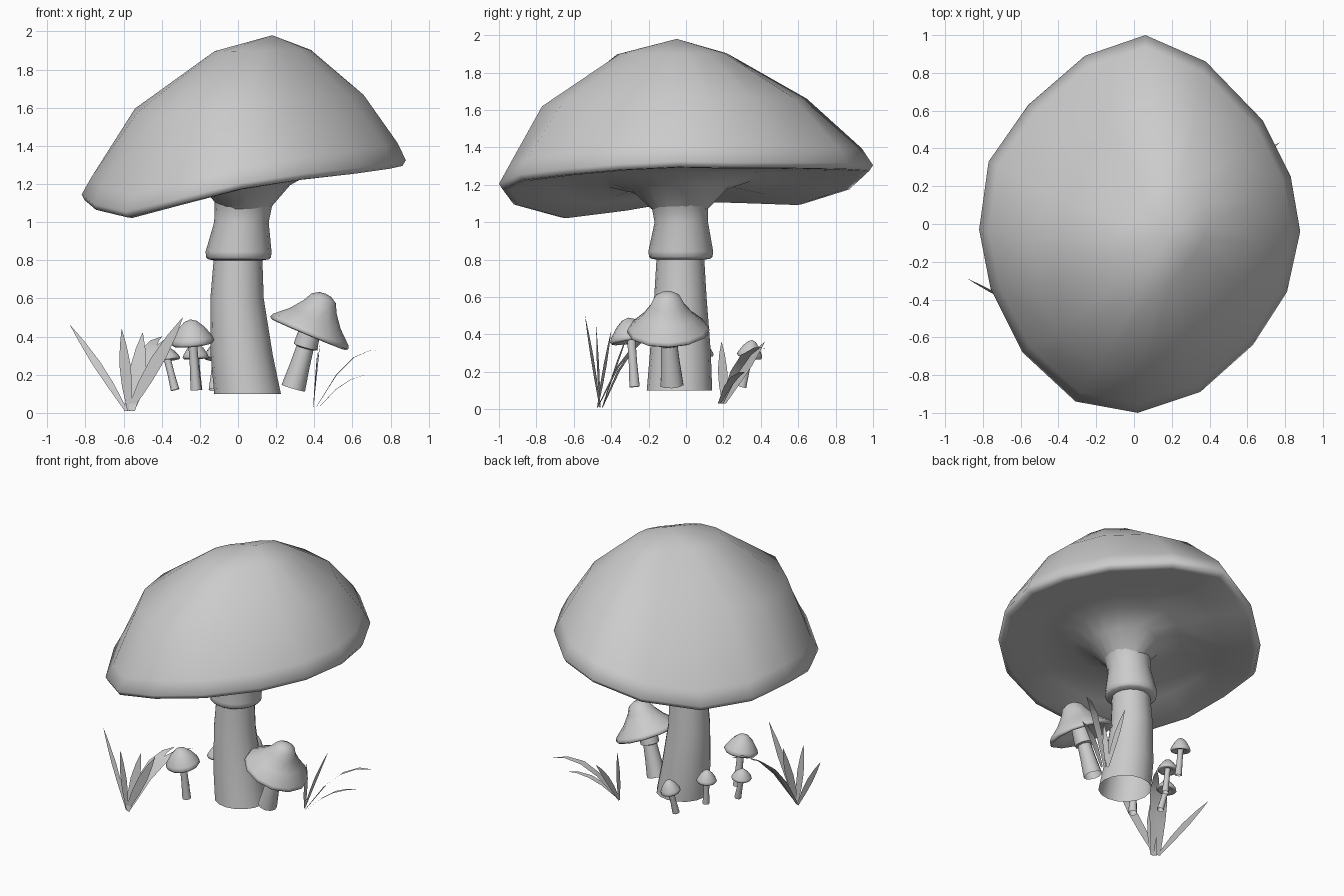
import bpy, bmesh, math
from mathutils import Vector

if "Cube" in bpy.data.objects:
    bpy.data.objects.remove(bpy.data.objects["Cube"])


def finish(name, rings, angle=60, closed=True):
    """Bridge successive rings of points; one-point rings become fans."""
    bm = bmesh.new()
    vr = [[bm.verts.new(p) for p in ring] for ring in rings]
    for a, b in zip(vr, vr[1:]):
        n = max(len(a), len(b))
        for i in range(n if closed else n - 1):
            j = (i + 1) % n
            if len(a) == 1:
                bm.faces.new((a[0], b[i], b[j]))
            elif len(b) == 1:
                bm.faces.new((a[i], a[j], b[0]))
            else:
                bm.faces.new((a[i], a[j], b[j], b[i]))
    bmesh.ops.recalc_face_normals(bm, faces=bm.faces)
    me = bpy.data.meshes.new(name)
    bm.to_mesh(me)
    bm.free()
    ob = bpy.data.objects.new(name, me)
    bpy.context.collection.objects.link(ob)
    bpy.ops.object.select_all(action='DESELECT')
    ob.select_set(True)
    bpy.context.view_layer.objects.active = ob
    bpy.ops.object.shade_smooth_by_angle(angle=math.radians(angle))
    return ob


def circle(c, r, axis=(0, 0, 1), n=12):
    q = Vector((0, 0, 1)).rotation_difference(Vector(axis).normalized())
    if r == 0:
        return [Vector(c)]
    return [Vector(c) + q @ Vector((r * math.cos(t), r * math.sin(t), 0))
            for t in (2 * math.pi * i / n for i in range(n))]


# Large cap: uneven 16-sided rim, scaled into rings over and under
rim = [(.06, 1, 1.27), (.38, .86, 1.28), (.68, .55, 1.285), (.83, .25, 1.285),
       (.88, -.04, 1.29), (.81, -.36, 1.275), (.63, -.64, 1.25), (.35, -.89, 1.22),
       (.02, -1, 1.17), (-.31, -.94, 1.09), (-.59, -.68, 1.02), (-.76, -.34, 1.06),
       (-.82, -.03, 1.11), (-.77, .33, 1.10), (-.56, .63, 1.09), (-.26, .89, 1.17)]
# scale, centre x, centre y, base height, rim tilt carried in, diagonal bulge
cap_rings = [(.28, .17, -.10, 1.90, .03, .18), (.70, .14, -.22, 1.62, .4, .08),
             (.945, .10, -.10, 1.295, 1, 0), (1, 0, 0, 1.205, 1, 0),
             (.98, 0, 0, 1.175, 1, 0), (.94, 0, 0, 1.172, 1, 0),
             (.7, .04, -.04, 1.205, .7, 0), (.42, .06, -.04, 1.22, .4, 0),
             (.26, .06, -.04, 1.17, .2, 0), (.15, .04, -.04, 1.07, 0, 0)]
rings = [[(.18, -.05, 1.98)]]
for s, cx, cy, z, k, bulge in cap_rings:
    ring = []
    for x, y, rz in rim:
        f = s * (1 + bulge * (math.sin(2 * math.atan2(y, x)) + .1))
        ring.append((x * f + cx * (1 - s), y * f + cy * (1 - s), z + k * (rz - 1.17)))
    rings.append(ring)
finish("large_cap", rings, 120)

# Large stem with its skirt
stem = [(.05, -.035, .10, .175), (.02, -.03, .30, .163), (-.005, -.03, .60, .14),
        (0, -.03, .80, .128), (.003, -.028, .805, .158), (.003, -.028, .815, .17),
        (.003, -.028, .845, .173), (.018, -.025, 1.0, .143), (.03, -.035, 1.10, .152),
        (.045, -.035, 1.17, .19)]
finish("large_stem", [circle((x, y, z), r, n=16) for x, y, z, r in stem], 60)


def small_mushroom(name, base, centre, apex, r, stem_r, profile, collar=False):
    """Stem from base to cap; the cap profile runs rim to tip along its axis."""
    b, c, a = Vector(base), Vector(centre), Vector(apex)
    ax = a - c
    finish(name + "_cap", [circle(c + ax * h, r * k, ax) for k, h in profile], 120)
    prof = [(0, 1), (.5, .82), (1.08, .8)]
    if collar:
        prof = [(0, 1), (.4, .82), (.72, .72), (.74, .98), (.8, .98), (1.15, .85)]
    finish(name + "_stem", [circle(b.lerp(c, t), stem_r * k, c - b, 10) for t, k in prof])


bell = [(.25, .25), (.6, .10), (.93, -.06), (1, -.02), (.96, .08), (.65, .36),
        (.42, .66), (.31, .88), (.15, .98), (0, 1)]
button = [(.25, .1), (.65, -.02), (.92, -.08), (1, .02), (.93, .2), (.62, .62),
          (.3, .9), (0, 1)]
small_mushroom("bell_mushroom", (.29, -.075, .13), (.375, -.095, .422),
               (.46, -.10, .625), .222, .064, bell, True)
small_mushroom("front_button", (-.22, -.275, .12), (-.238, -.292, .37),
               (-.25, -.31, .49), .115, .029, button)
small_mushroom("left_button", (-.33, -.125, .12), (-.37, -.11, .28),
               (-.378, -.105, .345), .068, .023, button)
small_mushroom("middle_button", (-.21, .07, .12), (-.222, .08, .29),
               (-.225, .082, .37), .068, .023, button)
small_mushroom("back_button", (-.13, .30, .12), (-.115, .34, .285),
               (-.105, .355, .37), .068, .024, button)


def blade(name, base, tip, width, arch, side):
    """Flat tapering leaf of grass; arch lifts its middle before it bends out."""
    b, t, side = Vector(base), Vector(tip), Vector(side).normalized()
    d = t - b
    rows = []
    for u, w in ((0, .35), (.3, .9), (.55, 1), (.8, .6), (1, .03)):
        p = b + d * u + Vector((0, 0, arch * 4 * u * (1 - u)))
        rows.append([p - side * width * w / 2, p + side * width * w / 2])
    finish(name, rows, closed=False)


# Grass clumps
left = [((-.88, -.29, .46), .05, .01), ((-.61, -.48, .44), .06, 0),
        ((-.50, -.40, .42), .085, 0), ((-.40, -.16, .40), .08, .09),
        ((-.29, -.54, .50), .08, .01), ((-.29, -.11, .40), .07, .12)]
right = [((.42, .19, .36), .05, 0), ((.77, .43, .325), .055, .10),
         ((.72, .33, .20), .045, .05), ((.43, .42, .36), .06, .02)]
for label, (bx, by, bz), side, blades in (
        ("left", (-.57, -.46, .01), (1, -.2, 0), left),
        ("right", (.41, .19, .03), (-.1, 1, 0), right)):
    for i, (tip, w, arch) in enumerate(blades):
        off = .025 * (i % 3 - 1)
        blade(f"{label}_grass_{i}", (bx + off * .6, by - off * .5, bz), tip, w, arch, side)
